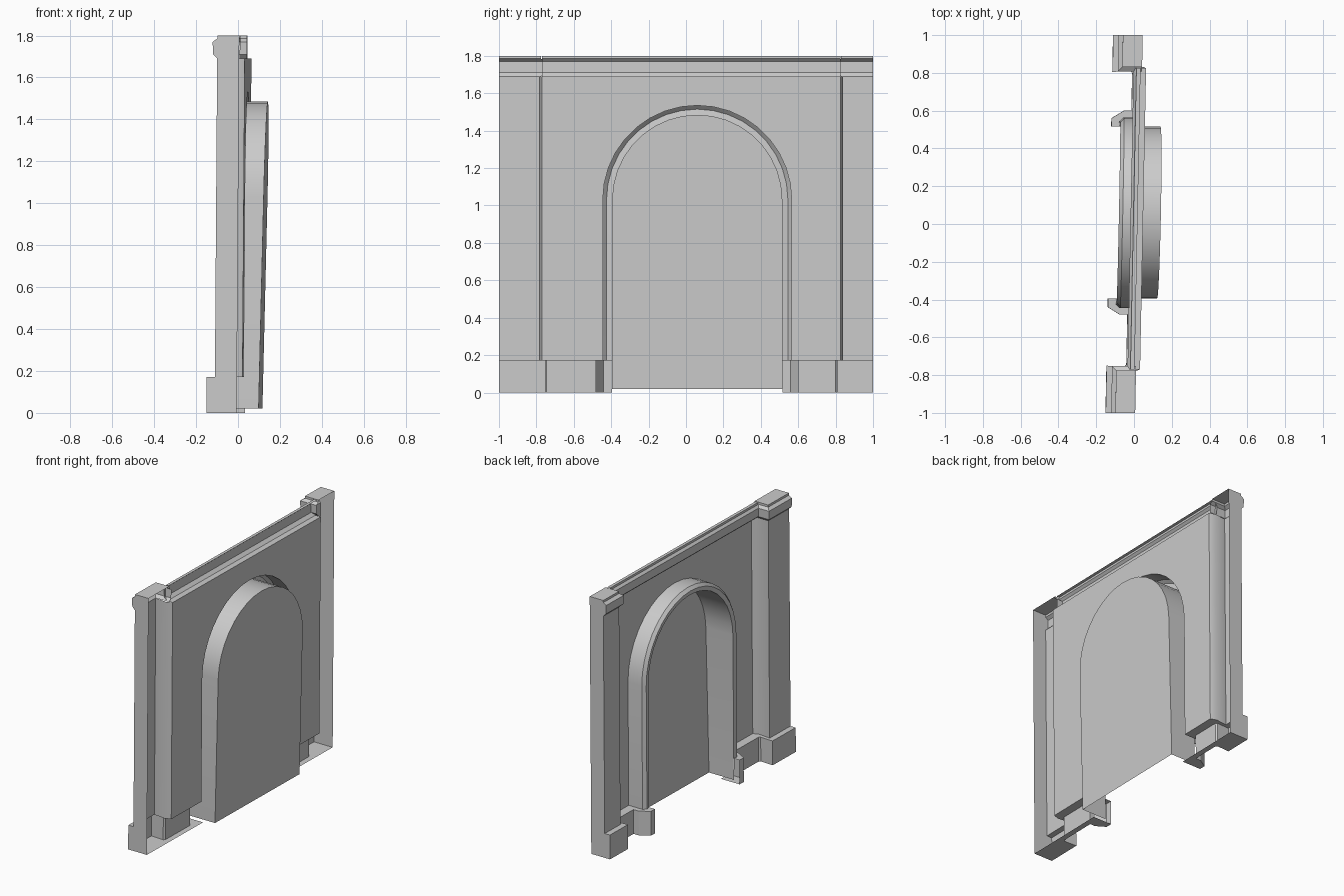
import bpy, bmesh, math
from mathutils import Vector

cube = bpy.data.objects.get("Cube")
if cube:
    bpy.data.objects.remove(cube, do_unlink=True)

stone = bpy.data.materials.new("grey_stone")
stone.use_nodes = True
GREY = (0.6, 0.6, 0.6, 1)
stone.diffuse_color = GREY
stone.node_tree.nodes["Principled BSDF"].inputs["Base Color"].default_value = GREY

TOP, BAND, BASE = 1.8, 1.69, 0.17
WALL_X, BACK_X, PILLAR_X = 0.042, 0.02, -0.085
CENTRE, SPRING, R_IN, R_OUT = 0.06, 1.03, 0.455, 0.505
# each side: name, direction, outer edge, inner edge of the pilaster
SIDES = (("right", -1, -1.0, -0.775), ("left", 1, 1.0, 0.83))


def place(p):
    """Slight turn and lean shared by the whole wall."""
    x, y, z = p
    return Vector((x + 0.02 * y + 0.007 * (z - 0.9), y, z))


def make(name, rows, polygons=()):
    """Loft rows of points into an open sheet, plus optional flat polygons."""
    bm = bmesh.new()
    grid = [[bm.verts.new(place(p)) for p in row] for row in rows]
    for a, b in zip(grid, grid[1:]):
        for i in range(len(a) - 1):
            bm.faces.new((a[i], a[i + 1], b[i + 1], b[i]))
    for poly in polygons:
        bm.faces.new([bm.verts.new(place(p)) for p in poly])
    bmesh.ops.remove_doubles(bm, verts=bm.verts, dist=0.0005)
    bmesh.ops.dissolve_degenerate(bm, dist=0.0005, edges=bm.edges)
    bmesh.ops.recalc_face_normals(bm, faces=bm.faces)
    # the decorated side looks towards -x
    if sum(f.normal.x * f.calc_area() for f in bm.faces) > 0:
        bmesh.ops.reverse_faces(bm, faces=bm.faces)
    mesh = bpy.data.meshes.new(name)
    bm.to_mesh(mesh)
    bm.free()
    mesh.materials.append(stone)
    obj = bpy.data.objects.new(name, mesh)
    bpy.context.collection.objects.link(obj)
    bpy.ops.object.select_all(action="DESELECT")
    obj.select_set(True)
    bpy.context.view_layer.objects.active = obj
    bpy.ops.object.shade_smooth_by_angle(angle=math.radians(30))
    return obj


def at(path, z):
    return [(x, y, z) for x, y in path]


def arch(r, bottom, depth, steps=18):
    """Round-headed outline; depth gives x from height."""
    pts = [(CENTRE - r, bottom)]
    for i in range(steps + 1):
        a = math.pi * (1 - i / steps)
        pts.append((CENTRE + r * math.cos(a), SPRING + r * math.sin(a)))
    pts.append((CENTRE + r, bottom))
    return [(depth(z), y, z) for y, z in pts]


# wall panel with the arched opening
ends = [inner - s * 0.005 for _, s, _, inner in SIDES]
outline = [(WALL_X, ends[0], BAND), (WALL_X, ends[0], BASE)]
outline += arch(R_OUT, BASE, lambda z: WALL_X)
outline += [(WALL_X, ends[1], BASE), (WALL_X, ends[1], BAND)]
make("wall_panel", [], [outline])

# raised moulding around the arch
moulding = ((R_OUT, WALL_X), (R_OUT, -0.065), (0.485, -0.085), (R_IN, -0.08))
make("arch_moulding", [arch(r, BASE, lambda z, x=x: x) for r, x in moulding])

# niche reveal and leaning back panel
niche_back = arch(R_IN, 0.02, lambda z: 0.112 + 0.017 * z)
make("niche", [arch(R_IN, 0.02, lambda z: -0.08), niche_back], [niche_back])

for side, s, outer, inner in SIDES:
    def edge(r):
        return CENTRE + s * r

    # pilaster shaft, open at the back
    shaft = [(BACK_X, outer), (PILLAR_X, outer), (PILLAR_X, inner),
             (0, inner + s * 0.01), (WALL_X, inner - s * 0.005)]
    make(side + "_pilaster", [at(shaft, BASE), at(shaft, BAND)])

    # stepped plinth with ledge and floor
    upper = shaft + [(WALL_X, edge(R_OUT)), (-0.065, edge(R_OUT)),
                     (-0.085, edge(0.485)), (-0.08, edge(R_IN))]
    lower = [(BACK_X, outer), (-0.125, outer), (-0.125, inner - s * 0.025),
             (-0.03, inner - s * 0.02), (-0.02, inner - s * 0.03),
             (-0.02, edge(0.54)), (-0.06, edge(0.54)),
             (-0.125, edge(0.5)), (-0.125, edge(R_IN))]
    floor = at(lower, 0) + [(BACK_X, edge(R_IN), 0)]
    make(side + "_plinth", [at(upper, BASE), at(lower, BASE), at(lower, 0)], [floor])

    # moulded capital with closed top
    rows = []
    for d, z in ((0, BAND), (0.02, 1.71), (0.022, 1.77), (0, 1.785), (0, TOP)):
        rows.append(at([(BACK_X, outer), (PILLAR_X - d, outer),
                        (PILLAR_X - d, inner - s * d), (BACK_X, inner - s * d)], z))
    make(side + "_capital", rows, [rows[-1]])

# cornice running between the capitals
profile = ((WALL_X, BAND), (0, BAND), (-0.022, 1.71), (-0.025, 1.77),
           (-0.01, 1.785), (-0.01, TOP), (0.012, TOP))
make("cornice", [[(x, y, z) for x, z in profile] for y in ends])
